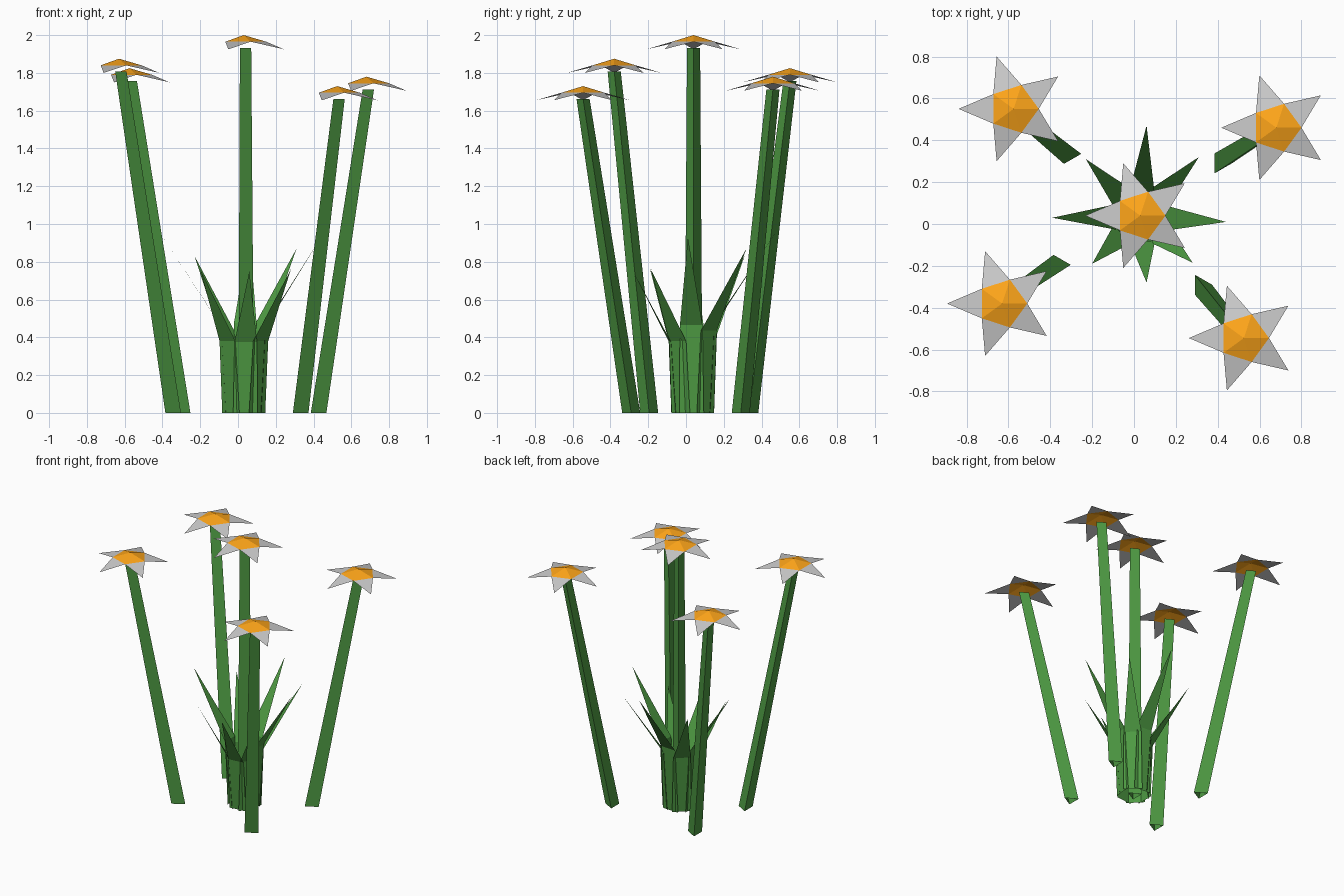
import bpy
from math import cos, sin, radians

if "Cube" in bpy.data.objects:
    bpy.data.objects.remove(bpy.data.objects["Cube"])


def material(name, rgb):
    m = bpy.data.materials.new(name)
    m.diffuse_color = (*rgb, 1)
    m.use_nodes = True
    m.node_tree.nodes["Principled BSDF"].inputs["Base Color"].default_value = m.diffuse_color
    return m


GREEN = material("green", (0.075, 0.32, 0.055))
ORANGE = material("orange", (1.0, 0.38, 0.01))
WHITE = material("white", (0.9, 0.9, 0.9))


def mesh_object(name, verts, faces, mat):
    me = bpy.data.meshes.new(name)
    me.from_pydata(verts, [], faces)
    me.materials.append(mat)
    ob = bpy.data.objects.new(name, me)
    bpy.context.collection.objects.link(ob)
    return ob


def ring(x, y, z, r, n, start=0):
    return [(x + r * cos(radians(start + 360 * i / n)),
             y + r * sin(radians(start + 360 * i / n)), z) for i in range(n)]


# Stem: tapered open triangular tube leaning from base to flower
def stem(base, top):
    verts = ring(*base, 0.055, 3) + ring(*top, 0.040, 3)
    faces = [(i, (i + 1) % 3, 3 + (i + 1) % 3, 3 + i) for i in range(3)]
    mesh_object("stem", verts, faces, GREEN)


# Flower: shallow pentagonal centre with five drooping petals
def flower(x, y, z):
    rim = ring(x, y, z - 0.035, 0.12, 5)
    tips = ring(x, y, z - 0.075, 0.263, 5, 36)
    mesh_object("flower_centre", rim + [(x, y, z)],
                [(i, (i + 1) % 5, 5) for i in range(5)], ORANGE)
    mesh_object("petals", rim + tips,
                [(i, i + 5, (i + 1) % 5) for i in range(5)], WHITE)


# Leaf: upright quad bending outward into a long pointed tip
def leaf(tip):
    cx, cy = 0.03, 0.035
    dx, dy = tip[0] - cx, tip[1] - cy
    length = (dx * dx + dy * dy) ** 0.5
    ux, uy = dx / length, dy / length

    def pt(r, side, z):
        return (cx + ux * r - uy * side, cy + uy * r + ux * side, z)

    k = tip[2] * 0.5
    verts = [pt(0.095, -0.065, 0), pt(0.095, 0.065, 0),
             pt(0.12, 0.06, k), pt(0.12, -0.06, k), tip]
    mesh_object("leaf", verts, [(0, 1, 2, 3), (3, 2, 4)], GREEN)


# Stem base centre and flower apex for each plant
plants = [((0.03, 0.04), (0.03, 0.04, 2.0)),
          ((-0.307, 0.335), (-0.575, 0.55, 1.825)),
          ((0.413, 0.29), (0.68, 0.46, 1.78)),
          ((-0.357, -0.195), (-0.63, -0.38, 1.875)),
          ((0.318, -0.29), (0.525, -0.545, 1.73))]
for (bx, by), (x, y, z) in plants:
    stem((bx, by, 0), (x, y, z - 0.068))
    flower(x, y, z)

# Leaf tips around the middle stem
for tip in [(0.06, 0.47, 0.95), (0.31, 0.32, 0.87), (0.44, 0.01, 0.93),
            (0.28, -0.185, 0.76), (0.06, -0.28, 0.75), (-0.20, -0.19, 0.76),
            (-0.39, 0.03, 0.92), (-0.23, 0.31, 0.83)]:
    leaf(tip)
